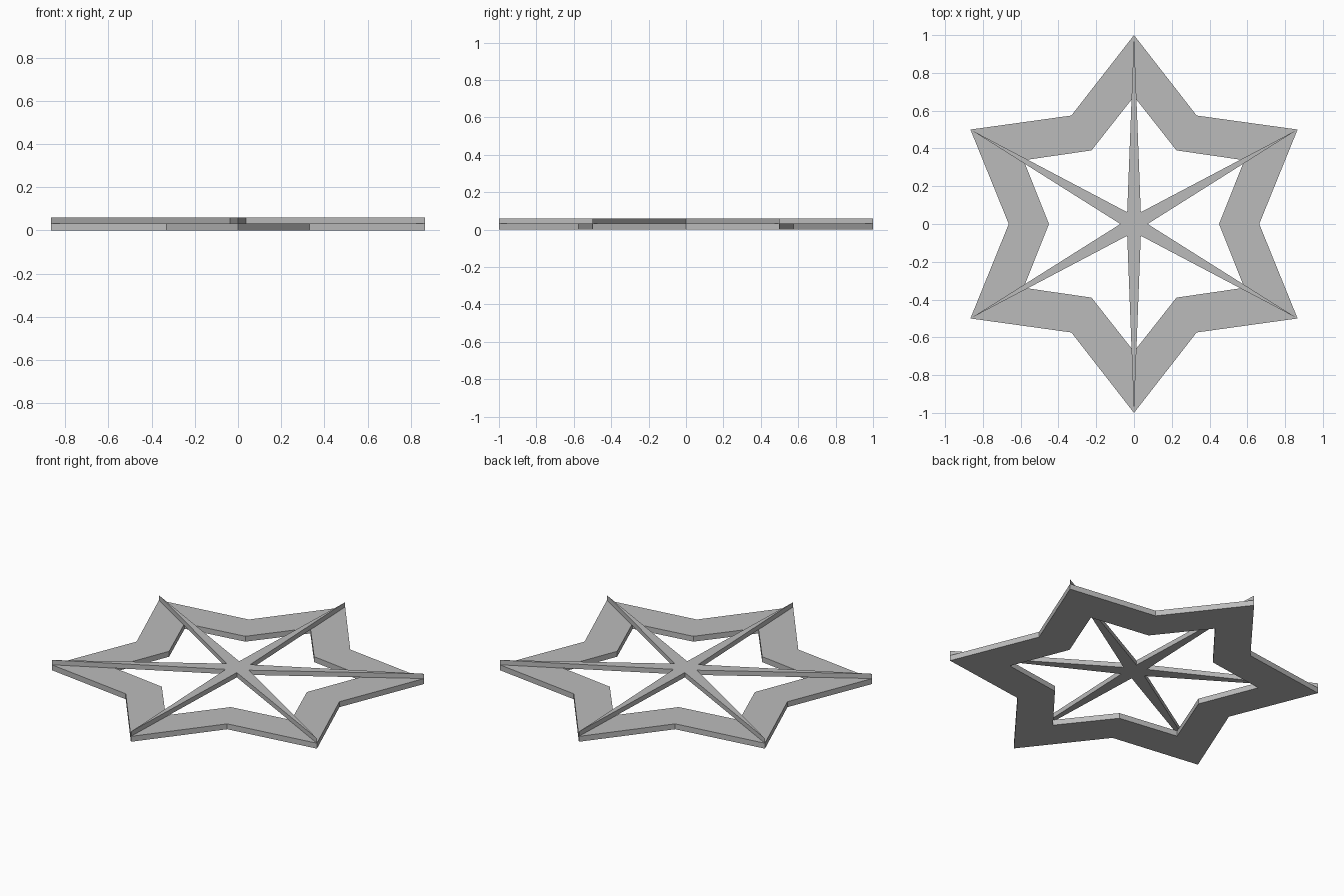
import bpy
import bmesh
from math import cos, sin, pi

cube = bpy.data.objects.get("Cube")
if cube:
    bpy.data.objects.remove(cube, do_unlink=True)

POINTS = 6
FRAME_TOP = 0.032
TOP = 0.06

grey = bpy.data.materials.new("light grey")
grey.use_nodes = True
colour = (0.5, 0.5, 0.5, 1)
grey.diffuse_color = colour
grey.node_tree.nodes["Principled BSDF"].inputs["Base Color"].default_value = colour


def star_ring(bm, tip, valley, z):
    """Corners of a star outline, tips first, one tip facing +y."""
    ring = []
    for i in range(2 * POINTS):
        r = valley if i % 2 else tip
        a = pi / 2 + i * pi / POINTS
        ring.append(bm.verts.new((r * cos(a), r * sin(a), z)))
    return ring


def bridge(bm, a, b):
    for i in range(len(a)):
        j = (i + 1) % len(a)
        bm.faces.new((a[i], a[j], b[j], b[i]))


def finish(bm, name):
    bmesh.ops.recalc_face_normals(bm, faces=bm.faces)
    mesh = bpy.data.meshes.new(name)
    bm.to_mesh(mesh)
    bm.free()
    mesh.materials.append(grey)
    bpy.context.collection.objects.link(bpy.data.objects.new(name, mesh))


# Broad open star frame
bm = bmesh.new()
rings = [star_ring(bm, tip, valley, z) for tip, valley, z in (
    (1, 0.663, 0), (1, 0.663, FRAME_TOP),
    (0.675, 0.45, FRAME_TOP), (0.675, 0.45, 0))]
for i in range(4):
    bridge(bm, rings[i], rings[(i + 1) % 4])
finish(bm, "star_frame")

# Thin tapering spokes lying on the frame, joined at the hub
bm = bmesh.new()
low = star_ring(bm, 1, 0.072, FRAME_TOP)
high = star_ring(bm, 1, 0.072, TOP)
bridge(bm, low, high)
for ring in (low, high):
    # hub hexagon and one triangle for each spoke
    bm.faces.new(ring[1::2])
    for i in range(0, 2 * POINTS, 2):
        bm.faces.new((ring[i - 1], ring[i], ring[i + 1]))
finish(bm, "star_spokes")
